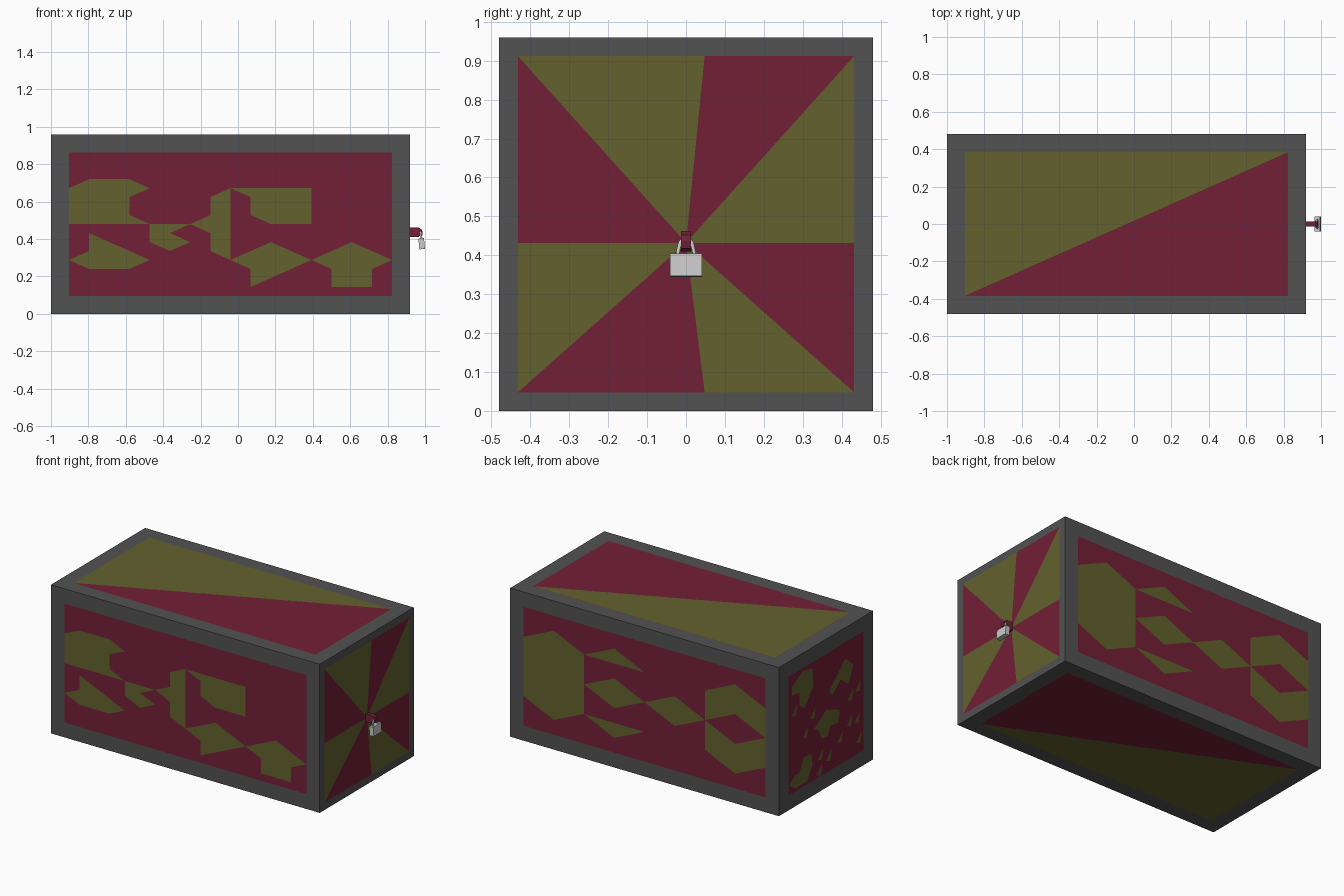
import bpy, bmesh, math
from mathutils import Vector, Matrix

if "Cube" in bpy.data.objects:
    bpy.data.objects.remove(bpy.data.objects["Cube"])


def material(name, rgb):
    m = bpy.data.materials.new(name)
    m.diffuse_color = (*rgb, 1)
    m.use_nodes = True
    m.node_tree.nodes["Principled BSDF"].inputs["Base Color"].default_value = m.diffuse_color
    return m


GREY = material("dark_grey", (0.085, 0.085, 0.085))
RED = material("dark_red", (0.17, 0.014, 0.038))
OLIVE = material("olive", (0.125, 0.12, 0.027))


def finish(bm, name, *mats):
    me = bpy.data.meshes.new(name)
    bm.to_mesh(me)
    bm.free()
    for m in mats:
        me.materials.append(m)
    ob = bpy.data.objects.new(name, me)
    bpy.context.collection.objects.link(ob)
    return ob


# Crate: a box whose faces are inset to make grey frames around red panels
bm = bmesh.new()
bmesh.ops.create_cube(bm, size=1, matrix=Matrix.Translation((-0.04, 0, 0.48))
                      @ Matrix.Diagonal((1.92, 0.96, 0.96, 1)))
bm.normal_update()
for f in list(bm.faces):
    width = 0.048 if f.normal.x > 0.5 else 0.096
    bmesh.ops.inset_region(bm, faces=[f], thickness=width, use_even_offset=True)
    f.material_index = 1
finish(bm, "crate", GREY, RED)


# Painted shapes: flat polygons lying on a panel, given in panel units
def painted(name, polys, place, normal):
    bm = bmesh.new()
    n = Vector(normal)
    for p in polys:
        f = bm.faces.new([bm.verts.new(Vector(place(*q)) + n * 0.001) for q in p])
        f.normal_update()
        if f.normal.dot(n) < 0:
            f.normal_flip()
    finish(bm, name, OLIVE)


U, V = 0.108, 0.048

# Front pattern
painted("front_pattern", [
    [(0, 12), (1, 13), (3, 13), (4, 12), (3, 11), (3, 9), (4, 8), (0, 8)],
    [(4, 8), (6, 8), (5, 7.5), (6, 7), (5, 5), (4, 6)][:2]
    + [(5, 7), (6, 6), (5, 5), (4, 6)],
    [(0, 4), (1, 5), (1, 7), (4, 4), (3, 3), (1, 3)],
    [(6, 8), (7, 9), (7, 11), (8, 12), (8, 4), (7, 5), (7, 7)],
    [(8, 12), (12, 12), (12, 8), (10, 8), (9, 9), (9, 11)],
    [(8, 4), (10, 6), (12, 4), (9, 1), (9, 3)],
    [(12, 4), (14, 6), (16, 4), (15, 3), (15, 1), (13, 1), (13, 3)],
], lambda u, v: (-0.904 + u * U, -0.48, 0.096 + v * V), (0, -1, 0))

# Back pattern: upper half mirrored to the lower half, plus two diamonds
upper = [
    [(0, 8), (0, 12), (2, 14), (4, 12), (4, 8)],
    [(4, 12), (6, 14), (8, 12)],
    [(12, 8), (12, 12), (14, 14), (16, 12), (16, 8), (14, 10)],
]
lower = [[(u, 16 - v) for u, v in p] for p in upper]
diamonds = [[(u, 8), (u + 2, 10), (u + 4, 8), (u + 2, 6)] for u in (4, 8)]
painted("back_pattern", upper + lower + diamonds,
        lambda u, v: (0.824 - u * U, 0.48, 0.096 + v * V), (0, 1, 0))

# Left pattern: scattered shards
shards = [
    [(0.8, 14.4), (3.2, 15.6), (5.1, 15.2), (5.3, 12.7), (3.4, 10.5), (2.3, 11.3),
     (2.3, 12.9), (0.8, 13.2)],
    [(8.7, 10.8), (12.1, 13.8), (13.8, 12.4), (12.8, 10.2), (11.1, 11.4), (9.3, 9.9)],
    [(5.5, 6.9), (8.1, 8.5), (10.9, 7.4), (10.6, 5.8), (8.9, 6), (8.3, 4.8), (7, 5),
     (6.6, 6.2)],
    [(0.2, 1.2), (1.3, 2.2), (2.4, 2.2), (3.2, 3.9), (4.9, 3.8), (5.1, 2.1),
     (4, 0.5), (1.5, 0.4)],
]
for u, v in [(0.7, 10.4), (4.6, 8.6), (3, 6.6), (12.6, 8), (14.2, 8.6), (6.2, 2.4),
             (8, 1.6), (10.4, 3.2), (12.4, 4.6), (14.4, 1.6), (14, 4.4), (6, 0.4)]:
    shards.append([(u, v), (u + 1.2, v + 1.2), (u + 0.9, v - 0.3)])
painted("left_pattern", shards,
        lambda u, v: (-1.0, 0.384 - u * V, 0.096 + v * V), (-1, 0, 0))

# Right pinwheel
c, r, t = (0, 0.432), 0.432, 0.912
painted("right_pattern", [
    [c, (-r, t), (0.048, t)], [c, (r, t), (r, 0.432)],
    [c, (r, 0.048), (0.048, 0.048)], [c, (-r, 0.048), (-r, 0.432)],
], lambda y, z: (0.92, y, z), (1, 0, 0))

# Top and bottom half panels
painted("top_pattern", [[(-0.904, -0.384), (0.824, 0.384), (-0.904, 0.384)]],
        lambda x, y: (x, y, 0.96), (0, 0, 1))
painted("bottom_pattern", [[(0.824, -0.384), (-0.904, 0.384), (-0.904, -0.384)]],
        lambda x, y: (x, y, 0.0), (0, 0, -1))

# Hasp: side profile extruded across y
bm = bmesh.new()
profile = [(0.92, 0.462), (0.965, 0.462), (0.981, 0.452), (0.987, 0.437),
           (0.985, 0.418), (0.974, 0.418), (0.965, 0.41), (0.92, 0.41)]
f = bm.faces.new([bm.verts.new((x, -0.013, z)) for x, z in profile])
ext = bmesh.ops.extrude_face_region(bm, geom=[f])
bmesh.ops.translate(bm, vec=(0, 0.026, 0),
                    verts=[g for g in ext["geom"] if isinstance(g, bmesh.types.BMVert)])
bmesh.ops.recalc_face_normals(bm, faces=bm.faces)
finish(bm, "hasp", RED)

# Padlock: slightly tilted body and a bent shackle
tilt = Matrix.Rotation(math.radians(-5), 4, "Y")
bm = bmesh.new()
bmesh.ops.create_cube(bm, size=1, matrix=Matrix.Translation((0.982, 0, 0.375)) @ tilt
                      @ Matrix.Diagonal((0.03, 0.082, 0.058, 1)))
finish(bm, "padlock_body")

cu = bpy.data.curves.new("padlock_shackle", "CURVE")
cu.dimensions = "3D"
cu.bevel_depth = 0.006
cu.bevel_resolution = 0
path = [(0.981, -0.022, 0.4), (0.977, -0.015, 0.432), (0.976, -0.008, 0.441),
        (0.976, 0.008, 0.441), (0.977, 0.015, 0.432), (0.981, 0.022, 0.4)]
sp = cu.splines.new("POLY")
sp.points.add(len(path) - 1)
for pt, co in zip(sp.points, path):
    pt.co = (*co, 1)
cu.use_fill_caps = True
bpy.context.collection.objects.link(bpy.data.objects.new("padlock_shackle", cu))
